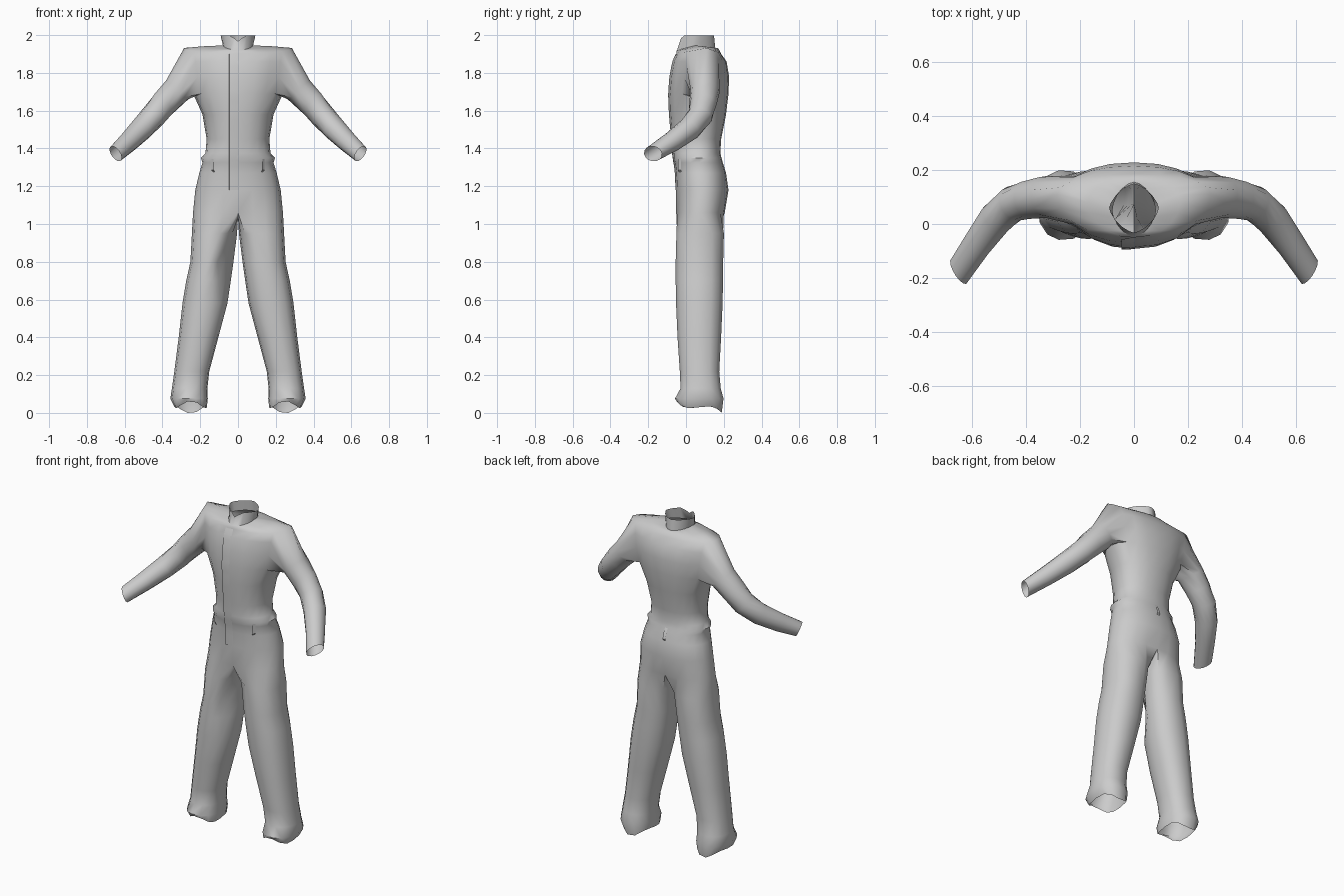
import bpy, bmesh, math
from mathutils import Vector
from mathutils.bvhtree import BVHTree

if "Cube" in bpy.data.objects:
    bpy.data.objects.remove(bpy.data.objects["Cube"])

cloth = bpy.data.materials.new("grey cloth")
cloth.diffuse_color = (0.6, 0.6, 0.6, 1)
cloth.use_nodes = True
cloth.node_tree.nodes["Principled BSDF"].inputs["Base Color"].default_value = cloth.diffuse_color
N = 20


def finish(bm, name, angle=55):
    bmesh.ops.recalc_face_normals(bm, faces=bm.faces)
    me = bpy.data.meshes.new(name)
    bm.to_mesh(me)
    me.materials.append(cloth)
    ob = bpy.data.objects.new(name, me)
    bpy.context.collection.objects.link(ob)
    bpy.ops.object.select_all(action='DESELECT')
    ob.select_set(True)
    bpy.context.view_layer.objects.active = ob
    bpy.ops.object.shade_smooth_by_angle(angle=math.radians(angle))
    return ob


def oval(t, p):
    """Unit superellipse point."""
    c, s = math.cos(t), math.sin(t)
    return (math.copysign(abs(c) ** (2 / p), c), math.copysign(abs(s) ** (2 / p), s))


def bridge(bm, a, b):
    n = len(a)
    for i in range(n):
        bm.faces.new((a[i], a[(i + 1) % n], b[(i + 1) % n], b[i]))


# Body rings from crotch to collar: z, half width, front y, back y, side y, roundness
BODY = [
    (1.06, .238, -.052, .205, .08, 2.15), (1.18, .226, -.052, .225, .09, 2.15),
    (1.27, .205, -.056, .212, .08, 2.15), (1.325, .188, -.062, .195, .07, 2.15),
    (1.35, .196, -.070, .188, .07, 2.15), (1.375, .172, -.070, .182, .07, 2.15),
    (1.45, .166, -.076, .186, .07, 2.15), (1.58, .188, -.088, .212, .08, 2.15),
    (1.69, .238, -.092, .225, .09, 2.15), (1.78, .260, -.085, .228, .10, 2.15),
    (1.86, .274, -.070, .215, .105, 2.15), (1.932, .285, -.050, .185, .11, 2.15),
    (1.942, .17, -.050, .172, .08, 2), (1.945, .080, -.047, .155, .05, 1.7),
    (1.998, .092, -.032, .148, .06, 1.5)]
ARM_LO, ARM_HI = 8, 11

bm = bmesh.new()
rings = []
for i, (z, rx, yf, yb, ys, p) in enumerate(BODY):
    ring = []
    for k in range(N):
        c, s = oval(math.radians(-90 + 360 / N * k), p)
        y = ys + s * ((ys - yf) if s < 0 else (yb - ys))
        dz = 0
        if i == len(BODY) - 1:      # open notch at front of collar
            dz = {0: -.030, 1: -.015, N - 1: -.015}.get(k, 0)
        if i == ARM_HI:             # chest and back roll in below the shoulder
            dz = -.03 * max(0, -s) - .03 * max(0, s)
        if i in (12, 13):
            dz = -.025 * max(0, -s) - .012 * max(0, s)
        ring.append(bm.verts.new((rx * c, y, z + dz)))
    rings.append(ring)
for i in range(len(rings) - 1):
    for k in range(N):
        side = k in (3, 4, 5, 6, 13, 14, 15, 16)
        if side and ARM_LO <= i < ARM_HI:
            continue                # armholes
        a, b = rings[i], rings[i + 1]
        bm.faces.new((a[k], a[(k + 1) % N], b[(k + 1) % N], b[k]))

# Sleeves: centre, radius front to back, radius up and down
ARM = [((.327, .10, 1.705), .078, .077), ((.39, .09, 1.64), .072, .072),
       ((.447, .075, 1.573), .067, .067), ((.51, .02, 1.505), .064, .062),
       ((.58, -.075, 1.435), .055, .054), ((.648, -.175, 1.372), .050, .044)]
for sg in (1, -1):
    col = (lambda k: k) if sg == 1 else (lambda k: (N - k) % N)
    prev = ([rings[ARM_LO][col(k)] for k in range(3, 8)]
            + [rings[r][col(7)] for r in range(ARM_LO + 1, ARM_HI)]
            + [rings[ARM_HI][col(k)] for k in range(7, 2, -1)]
            + [rings[r][col(3)] for r in range(ARM_HI - 1, ARM_LO, -1)])
    for j, (c, rb, ru) in enumerate(ARM):
        lo, hi = ARM[max(j - 1, 0)][0], ARM[min(j + 1, len(ARM) - 1)][0]
        T = (Vector(hi) - Vector(lo)).normalized()
        B = Vector((-T.y, T.x, 0)).normalized()
        U = T.cross(B)
        ring = []
        for i in range(14):
            t = math.radians(-90 + (i - 2) * 360 / 14)
            p = Vector(c) + B * math.cos(t) * rb + U * math.sin(t) * ru
            if j == len(ARM) - 1:   # cuff cut longer along its front edge
                p -= T * math.cos(t) * .022
            ring.append(bm.verts.new((sg * p.x, p.y, p.z)))
        bridge(bm, prev, ring)
        prev = ring

# Trouser legs: z, inner x, outer x, front y, back y
LEG = [(.95, .005, .244, -.052, .202), (.80, .024, .252, -.056, .198),
       (.70, .038, .274, -.056, .197), (.58, .056, .294, -.054, .195),
       (.40, .104, .314, -.046, .187), (.22, .152, .337, -.034, .177),
       (.13, .162, .350, -.030, .185), (.075, .160, .358, -.060, .200),
       (.03, .165, .335, -.050, .190)]
crotch = [bm.verts.new((0, y, 1.035)) for y in (.15, .075, 0)]
ANG = [-135 + 27 * j for j in range(11)] + [157.5, 180, 202.5]
for sg in (1, -1):
    prev = [rings[0][k if sg == 1 else (N - k) % N] for k in range(11)] + crotch
    for r, (z, xi, xo, yf, yb) in enumerate(LEG):
        ring = []
        for j, a in enumerate(ANG):
            c, s = oval(math.radians(a), 2.3)
            dz, dx = 0, 0
            if r == len(LEG) - 1:   # crumpled hem, lifted at the front
                dz = -.018 * s + .014 * math.sin(3 * math.radians(a))
            if sg < 0 and c < 0 and s < 0:   # fold on one inner thigh
                dx = .10 * c * s * max(0, 1 - abs(z - .8) / .25)
            ring.append(bm.verts.new((sg * ((xi + xo) / 2 + c * (xo - xi) / 2 + dx),
                                      (yf + yb) / 2 + s * (yb - yf) / 2, z + dz)))
        bridge(bm, prev, ring)
        prev = ring
bm.normal_update()
tree = BVHTree.FromBMesh(bm)
finish(bm, "jumpsuit")


def front_y(x, z):
    hit = tree.ray_cast(Vector((x, -1, z)), Vector((0, 1, 0)))[0]
    return hit.y if hit else -.05


# Front placket: thin flap lying on the chest, raised along its free edge
bm = bmesh.new()
rows = []
for i in range(24):
    z = 1.18 + (1.90 - 1.18) * i / 23
    rows.append([bm.verts.new((x, front_y(x, z) - off, z))
                 for x, off in ((-.047, 0), (-.046, .007), (-.02, .005), (.004, .0005))])
for a, b in zip(rows, rows[1:]):
    for k in range(3):
        bm.faces.new((a[k], a[k + 1], b[k + 1], b[k]))
finish(bm, "front_placket", 40)

# Belt loops around the waist
bm = bmesh.new()
for deg in (-38, 90, 218):
    a = math.radians(deg)
    d = Vector((math.cos(a), math.sin(a), 0))
    side = Vector((-d.y, d.x, 0))
    path = []
    for z, off in ((1.275, 0), (1.285, .008), (1.32, .008), (1.345, .002)):
        hit = tree.ray_cast(Vector((0, .07, z)) + d, -d)[0]
        path.append((hit + d * off) if hit else Vector((0, .07, z)) + d * .19)
    for p, q in zip(path, path[1:]):
        bm.faces.new([bm.verts.new(v) for v in (p - side * .009, p + side * .009,
                                                q + side * .009, q - side * .009)])
bmesh.ops.remove_doubles(bm, verts=bm.verts, dist=.0005)
finish(bm, "belt_loops", 30)
